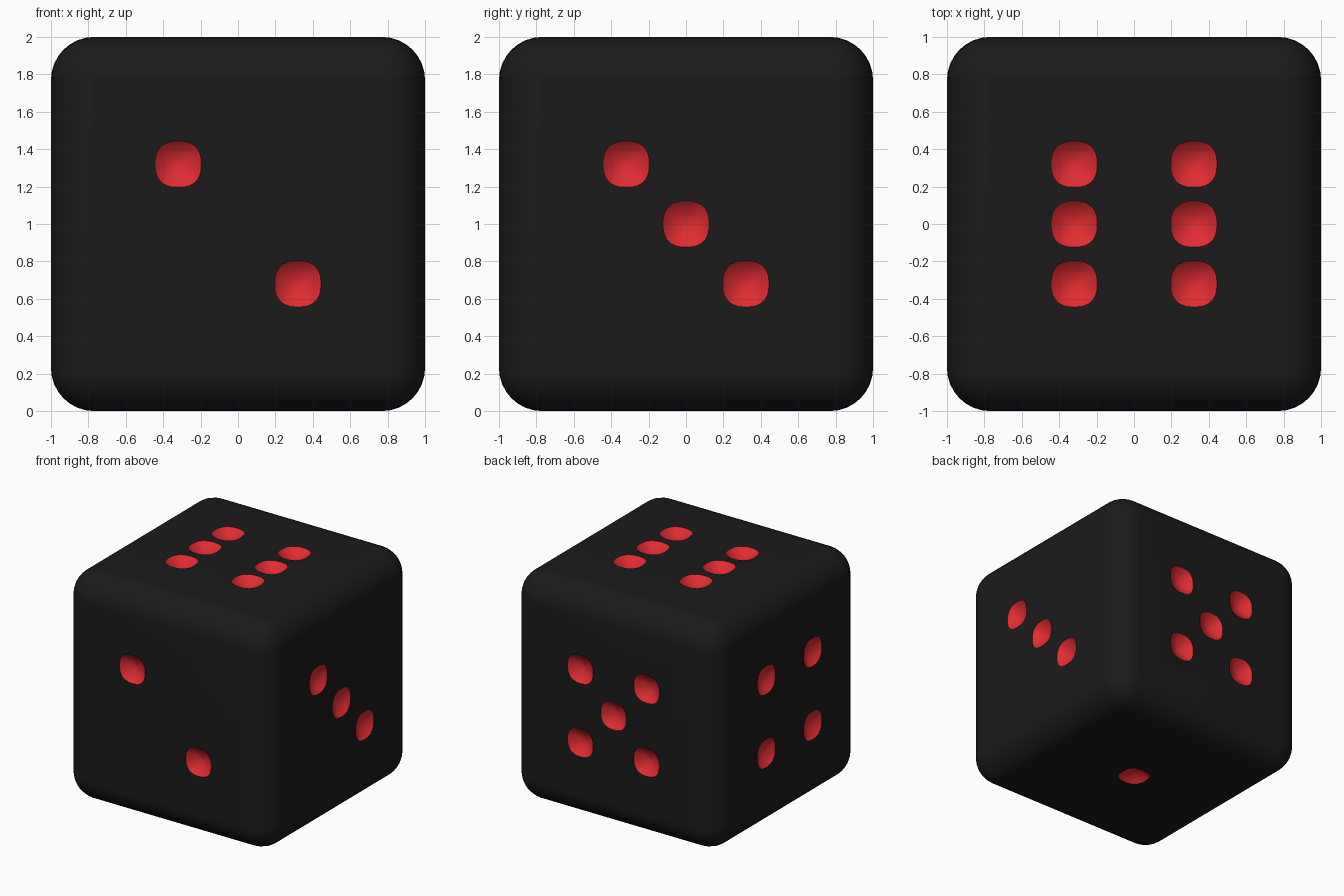
import bpy, bmesh, math
from mathutils import Vector

if "Cube" in bpy.data.objects:
    bpy.data.objects.remove(bpy.data.objects["Cube"])

PITCH, RADIUS, DEPTH, SEG = 0.32, 0.124, 0.06, 32


def material(name, color):
    m = bpy.data.materials.new(name)
    m.diffuse_color = color
    m.use_nodes = True
    m.node_tree.nodes["Principled BSDF"].inputs["Base Color"].default_value = m.diffuse_color
    return m


mats = [material("black", (0.011, 0.011, 0.011, 1)), material("red", (0.75, 0.025, 0.03, 1))]


def make_object(name, bm):
    me = bpy.data.meshes.new(name)
    bm.to_mesh(me)
    bm.free()
    for m in mats:
        me.materials.append(m)
    ob = bpy.data.objects.new(name, me)
    bpy.context.collection.objects.link(ob)
    return ob


def add_pip(bm, center, u, v, n):
    """Dished plug with a slightly squared outline, poking out of the face."""
    rings = []
    for s in (0.2, 0.4, 0.6, 0.75, 0.9, 1.1):
        ring = []
        for i in range(SEG):
            a = 2 * math.pi * (i + 0.5) / SEG
            c, d = math.cos(a), math.sin(a)
            r = RADIUS * s / (abs(c) ** 2.5 + abs(d) ** 2.5) ** (1 / 2.5)
            ring.append(bm.verts.new(center + u * c * r + v * d * r - n * DEPTH * (1 - s * s)))
        rings.append(ring)
    tip = bm.verts.new(center - n * DEPTH)
    for i in range(SEG):
        j = (i + 1) % SEG
        bm.faces.new((tip, rings[0][j], rings[0][i]))
        for a, b in zip(rings, rings[1:]):
            bm.faces.new((a[i], a[j], b[j], b[i]))
    bm.faces.new(rings[-1])


# Rounded body
bm = bmesh.new()
bmesh.ops.create_cube(bm, size=2)
bmesh.ops.translate(bm, verts=bm.verts, vec=(0, 0, 1))
bmesh.ops.bevel(bm, geom=bm.edges[:], offset=0.23, segments=8, profile=0.5, affect='EDGES')
body = make_object("die_body", bm)

# Pip layouts per face: outward normal, horizontal axis, vertical axis, grid spots
X, Y, Z = Vector((1, 0, 0)), Vector((0, 1, 0)), Vector((0, 0, 1))
four = [(-1, -1), (-1, 1), (1, -1), (1, 1)]
faces = [
    (-Y, X, Z, [(-1, 1), (1, -1)]),
    (X, Y, Z, [(-1, 1), (0, 0), (1, -1)]),
    (Z, X, Y, four + [(-1, 0), (1, 0)]),
    (Y, -X, Z, four + [(0, 0)]),
    (-X, -Y, Z, four),
    (-Z, X, -Y, [(0, 0)]),
]
bm = bmesh.new()
for n, u, v, spots in faces:
    for a, b in spots:
        add_pip(bm, Z + n + u * a * PITCH + v * b * PITCH, u, v, n)
bmesh.ops.recalc_face_normals(bm, faces=bm.faces)
for f in bm.faces:
    f.material_index = 1
cutter = make_object("pip_cutter", bm)
cutter.hide_render = True

# Carve the red pips, then smooth
mod = body.modifiers.new("pips", 'BOOLEAN')
mod.operation, mod.solver, mod.object = 'DIFFERENCE', 'EXACT', cutter
bpy.context.view_layer.objects.active = body
body.select_set(True)
bpy.ops.object.modifier_apply(modifier=mod.name)
bpy.data.objects.remove(cutter)
bpy.ops.object.shade_smooth_by_angle(angle=math.radians(30))
wn = body.modifiers.new("weighted_normals", 'WEIGHTED_NORMAL')
wn.keep_sharp = True
